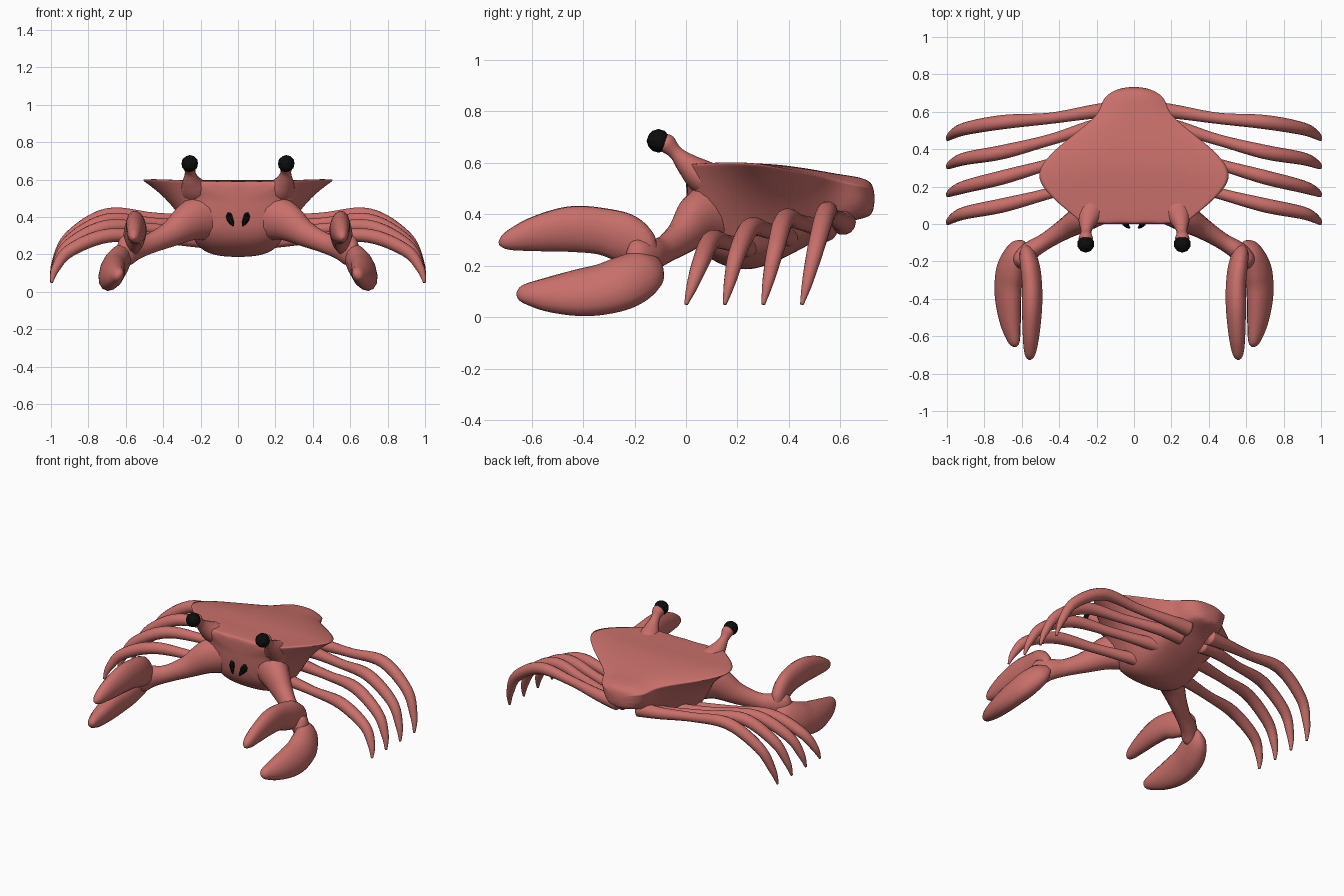
import bpy
import bmesh
import math
from mathutils import Vector

cube = bpy.data.objects.get("Cube")
if cube:
    bpy.data.objects.remove(cube, do_unlink=True)


def material(name, rgb, rough):
    m = bpy.data.materials.new(name)
    m.use_nodes = True
    m.diffuse_color = (*rgb, 1)
    node = m.node_tree.nodes["Principled BSDF"]
    node.inputs["Base Color"].default_value = (*rgb, 1)
    node.inputs["Roughness"].default_value = rough
    return m


shell_red = material("shell_red", (0.58, 0.16, 0.145), 0.6)
black = material("black", (0.004, 0.004, 0.004), 0.5)


def finish(name, bm, mat, smooth=True):
    bmesh.ops.recalc_face_normals(bm, faces=bm.faces)
    me = bpy.data.meshes.new(name)
    bm.to_mesh(me)
    bm.free()
    me.materials.append(mat)
    for p in me.polygons:
        p.use_smooth = smooth
    ob = bpy.data.objects.new(name, me)
    bpy.context.collection.objects.link(ob)
    return ob


def skin(bm, rings):
    """Bridge rings of points into a closed skin."""
    loops = [[bm.verts.new(p) for p in ring] for ring in rings]
    n = len(loops[0])
    for a, b in zip(loops, loops[1:]):
        for i in range(n):
            j = (i + 1) % n
            bm.faces.new((a[i], a[j], b[j], b[i]))
    bm.faces.new(loops[0])
    bm.faces.new(loops[-1])
    return loops


def spline(rows, steps):
    """Smooth curve through rows of x, y, z, half width, half height."""
    out = []
    last = len(rows) - 1
    for i in range(last):
        p = [rows[max(0, min(last, i + k))] for k in (-1, 0, 1, 2)]
        for s in range(steps):
            t = s / steps
            out.append([0.5 * (2 * b + (c - a) * t
                        + (2 * a - 5 * b + 4 * c - d) * t * t
                        + (3 * b - a - 3 * c + d) * t ** 3)
                        for a, b, c, d in zip(*p)])
    out.append(list(rows[-1]))
    return out


def limb(name, rows, side, mat=shell_red, sides=14, steps=6, roll=0.0, smooth=True):
    """Tapered tube with an elliptical section, mirrored by side."""
    pts = spline(rows, steps)
    rings = []
    for i, (x, y, z, w, h) in enumerate(pts):
        a = Vector(pts[max(0, i - 1)][:3])
        b = Vector(pts[min(len(pts) - 1, i + 1)][:3])
        along = (b - a).normalized()
        across = along.cross(Vector((0, 0, 1))).normalized()
        up = across.cross(along)
        ring = []
        for k in range(sides):
            ang = 2 * math.pi * k / sides
            u, v = max(w, 0.003) * math.cos(ang), max(h, 0.003) * math.sin(ang)
            u, v = (u * math.cos(roll) - v * math.sin(roll),
                    u * math.sin(roll) + v * math.cos(roll))
            p = Vector((x, y, z)) + across * u + up * v
            ring.append((p.x * side, p.y, p.z))
        rings.append(ring)
    bm = bmesh.new()
    skin(bm, rings)
    return finish(name, bm, mat, smooth)


# Body: sections from front to back
# y, top z, rim half width, rim z, waist half width, waist z, low half width, bottom z
sections = [
    (0.00, 0.59, 0.27, 0.595, 0.21, 0.45, 0.12, 0.33),
    (0.07, 0.595, 0.36, 0.60, 0.28, 0.42, 0.18, 0.23),
    (0.18, 0.595, 0.49, 0.605, 0.32, 0.43, 0.19, 0.18),
    (0.28, 0.60, 0.535, 0.60, 0.33, 0.43, 0.18, 0.18),
    (0.40, 0.59, 0.43, 0.575, 0.28, 0.42, 0.17, 0.235),
    (0.52, 0.57, 0.27, 0.55, 0.20, 0.41, 0.15, 0.30),
    (0.60, 0.555, 0.18, 0.53, 0.16, 0.43, 0.13, 0.355),
    (0.68, 0.545, 0.17, 0.51, 0.15, 0.45, 0.10, 0.38),
    (0.735, 0.52, 0.07, 0.50, 0.07, 0.45, 0.05, 0.39),
]
rings = []
for y, top, rw, rz, ww, wz, lw, bot in sections:
    half = [(rw * 0.55, top), (rw, rz), (rw * 0.5 + ww * 0.5, rz * 0.6 + wz * 0.4),
            (ww, wz), ((ww + lw) / 2, (wz + bot) / 2), (lw, bot + 0.015)]
    ring = [(0, y, top)] + [(x, y, z) for x, z in half]
    ring += [(0, y, bot)] + [(-x, y, z) for x, z in reversed(half)]
    rings.append(ring)
bm = bmesh.new()
loops = skin(bm, rings)
crease = bm.edges.layers.float.new("crease_edge")
for a, b in zip(loops, loops[1:]):
    for k in (2, -2):
        edge = bm.edges.get((a[k], b[k]))
        edge[crease] = 0.55
for k in range(-3, 3):
    bm.edges.get((loops[0][k], loops[0][k + 1]))[crease] = 0.4
body = finish("body_shell", bm, shell_red)
sub = body.modifiers.new("Smooth", "SUBSURF")
sub.levels = sub.render_levels = 3

# Leg paths: y at each joint, front leg to back leg
leg_x = (0.08, 0.22, 0.45, 0.70, 0.90, 0.975, 0.997)
leg_y = [(0.27, 0.235, 0.165, 0.10, 0.06, 0.025, 0.0),
         (0.42, 0.385, 0.32, 0.25, 0.20, 0.17, 0.15),
         (0.54, 0.52, 0.45, 0.385, 0.35, 0.32, 0.30),
         (0.61, 0.60, 0.565, 0.545, 0.51, 0.475, 0.45)]
leg_low = (0.27, 0.275, 0.29, 0.30, 0.22, 0.125, 0.05)
leg_high = (0.37, 0.375, 0.395, 0.41, 0.29, 0.15, 0.05)
leg_size = (0.05, 0.038, 0.03, 0.038, 0.034, 0.023, 0.007)

for side, word in ((1, "left"), (-1, "right")):
    # Walking legs
    for i, ys in enumerate(leg_y):
        t = (i / 3) ** 0.75
        rows = [(x, y, lo + (hi - lo) * t, r, r)
                for x, y, lo, hi, r in zip(leg_x, ys, leg_low, leg_high, leg_size)]
        limb(f"{word}_leg_{i + 1}", rows, side)

    # Arm, flared into the body
    limb(word + "_arm", [
        (0.14, 0.14, 0.41, 0.12, 0.14), (0.25, 0.05, 0.38, 0.085, 0.11),
        (0.36, -0.02, 0.31, 0.058, 0.07), (0.47, -0.09, 0.26, 0.045, 0.055),
        (0.55, -0.14, 0.24, 0.05, 0.07), (0.60, -0.19, 0.22, 0.05, 0.08),
        (0.62, -0.23, 0.21, 0.02, 0.03)], side)

    # Upper claw finger
    limb(word + "_upper_claw", [
        (0.575, -0.11, 0.24, 0.012, 0.02), (0.57, -0.15, 0.255, 0.04, 0.065),
        (0.555, -0.23, 0.305, 0.052, 0.095), (0.545, -0.33, 0.335, 0.054, 0.092),
        (0.545, -0.45, 0.343, 0.054, 0.09), (0.55, -0.58, 0.325, 0.046, 0.07),
        (0.555, -0.67, 0.303, 0.035, 0.045), (0.557, -0.71, 0.292, 0.022, 0.026),
        (0.557, -0.727, 0.288, 0.005, 0.006)], side, roll=0.12)

    # Lower claw finger
    limb(word + "_lower_claw", [
        (0.59, -0.11, 0.22, 0.015, 0.03), (0.62, -0.15, 0.185, 0.055, 0.085),
        (0.655, -0.23, 0.14, 0.07, 0.105), (0.672, -0.32, 0.11, 0.068, 0.103),
        (0.672, -0.42, 0.096, 0.063, 0.095), (0.66, -0.53, 0.09, 0.052, 0.072),
        (0.645, -0.61, 0.092, 0.036, 0.046), (0.637, -0.645, 0.093, 0.022, 0.028),
        (0.635, -0.658, 0.094, 0.005, 0.006)], side, roll=-0.4)

    # Eye stalk
    limb(word + "_eye_stalk", [
        (0.21, 0.14, 0.50, 0.10, 0.07), (0.235, 0.06, 0.55, 0.075, 0.065),
        (0.25, 0.005, 0.595, 0.046, 0.045), (0.256, -0.04, 0.64, 0.028, 0.028),
        (0.258, -0.075, 0.675, 0.038, 0.038), (0.258, -0.09, 0.685, 0.03, 0.03)], side)

    # Eye
    bm = bmesh.new()
    bmesh.ops.create_icosphere(bm, subdivisions=2, radius=0.046)
    bmesh.ops.translate(bm, verts=bm.verts, vec=(0.258 * side, -0.107, 0.686))
    finish(word + "_eye", bm, black, smooth=False)

    # Mouth fang
    limb(word + "_fang", [
        (0.055, 0.05, 0.425, 0.016, 0.02), (0.045, 0.0, 0.395, 0.017, 0.024),
        (0.024, -0.02, 0.352, 0.004, 0.005)],
        side, mat=black, sides=6, steps=2, smooth=False)
